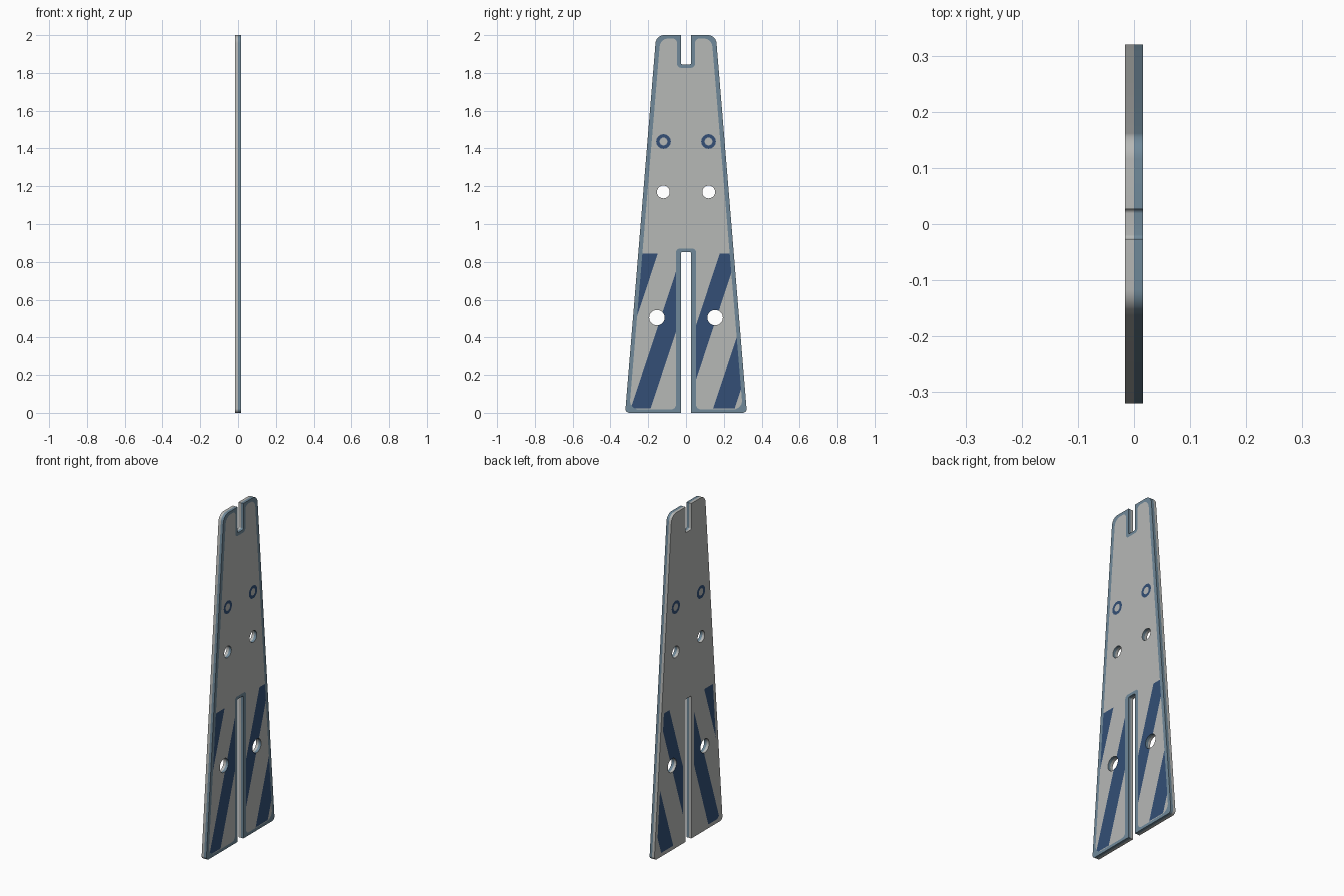
import bpy, bmesh, math
from mathutils import Vector
from mathutils.geometry import delaunay_2d_cdt

if "Cube" in bpy.data.objects:
    bpy.data.objects.remove(bpy.data.objects["Cube"])

T = 0.016  # half thickness


def material(name, rgb):
    m = bpy.data.materials.new(name)
    m.diffuse_color = (*rgb, 1)
    m.use_nodes = True
    m.node_tree.nodes["Principled BSDF"].inputs["Base Color"].default_value = m.diffuse_color
    return m


MATS = [material("light_grey", (0.47, 0.48, 0.47)),
        material("navy_blue", (0.033, 0.078, 0.18)),
        material("steel_blue", (0.16, 0.25, 0.32))]
GREY, NAVY, STEEL = range(3)


def rounded(corners, seg=6):
    """Closed polygon with rounded corners, given as (y, z, radius)."""
    out, n = [], len(corners)
    for i, (y, z, r) in enumerate(corners):
        p = Vector((y, z))
        if r <= 0:
            out.append(p)
            continue
        a = (Vector(corners[i - 1][:2]) - p).normalized()
        b = (Vector(corners[(i + 1) % n][:2]) - p).normalized()
        half = a.angle(b) / 2
        centre = p + (a + b).normalized() * (r / math.sin(half))
        s = p + a * (r / math.tan(half)) - centre
        e = p + b * (r / math.tan(half)) - centre
        for k in range(seg + 1):
            out.append(centre + s.lerp(e, k / seg).normalized() * r)
    return out


def outline(side=0, slot=0, end=0, r_slot=0.008, r_in=0.0):
    """Tapered fin with a slot at each end; the arguments inset it."""
    w0, w1, s = 0.322 - side, 0.158 - side, 0.027 + slot
    right = [(s, end, r_in), (w0, end, 0.02 + r_in), (w1, 2 - end, 0.045),
             (s if slot == 0 else 0.027 + 0.02, 2 - end, r_in),
             (s if slot == 0 else 0.027 + 0.02, 1.845 - end, r_slot)]
    left = [(-y, z, r) for y, z, r in reversed(right)]
    return rounded(right + left + [(-s, 0.852 + end, r_slot), (s, 0.852 + end, r_slot)])


def circle(y, z, r, n=28):
    return [Vector((y + r * math.cos(2 * math.pi * k / n), z + r * math.sin(2 * math.pi * k / n)))
            for k in range(n)]


def stripe(c0, c1, slope=0.33, z0=0.022, z1=0.845):
    return [Vector((c0 + slope * z0, z0)), Vector((c1 + slope * z0, z0)),
            Vector((c1 + slope * z1, z1)), Vector((c0 + slope * z1, z1))]


def inside(p, poly):
    hit = False
    for a, b in zip(poly, poly[1:] + poly[:1]):
        if (a.y > p.y) != (b.y > p.y) and p.x < a.x + (p.y - a.y) * (b.x - a.x) / (b.y - a.y):
            hit = not hit
    return hit


# Flat outlines of every region
plate = outline()
panel = outline(side=0.022, slot=0.026, end=0.018, r_slot=0.02, r_in=0.025)
holes = [circle(s * y, z, r) for s in (-1, 1) for y, z, r in ((0.12, 1.17, 0.034), (0.154, 0.505, 0.041))]
rings_out = [circle(s * 0.119, 1.437, 0.039, 16) for s in (-1, 1)]
rings_in = [circle(s * 0.119, 1.437, 0.021, 16) for s in (-1, 1)]
stripes_left = [stripe(-0.54, -0.428), stripe(-0.30, -0.195)]
stripes_right = [stripe(-0.10, -0.005), stripe(0.136, 0.25)]

# Cut the flat sheet along all outlines
points, edges = [], []
for loop in [plate, panel] + holes + rings_out + rings_in + stripes_left + stripes_right:
    base, n = len(points), len(loop)
    points += loop
    edges += [(base + i, base + (i + 1) % n) for i in range(n)]
verts, _, tris, *_ = delaunay_2d_cdt(points, edges, [], 0, 1e-5)


def colour(p):
    """Material index on the right face at flat position p."""
    if not inside(p, panel):
        return STEEL
    if any(inside(p, o) and not inside(p, i) for o, i in zip(rings_out, rings_in)):
        return NAVY
    if any(inside(p, s) for s in (stripes_left if p.x < 0 else stripes_right)):
        return NAVY
    return GREY


# Two painted faces joined by a two-tone edge
bm = bmesh.new()
layers = [[bm.verts.new((x, v.x, v.y)) for v in verts] for x in (T, 0, -T)]
front, mid, back = layers


def add_face(vs, mat):
    bm.faces.new(vs).material_index = mat


directed = set()
for t in tris:
    t = list(t)
    a, b, c = (verts[i] for i in t)
    area = (b - a).cross(c - a)
    p = (a + b + c) / 3
    if abs(area) < 1e-10 or not inside(p, plate) or any(inside(p, h) for h in holes):
        continue
    if area < 0:
        t.reverse()
    m = colour(p)
    add_face([front[i] for i in t], m)
    add_face([back[i] for i in reversed(t)], GREY if m == STEEL else m)
    directed |= {(t[k], t[(k + 1) % 3]) for k in range(3)}

for a, b in sorted(directed):
    if (b, a) not in directed:
        add_face([front[b], front[a], mid[a], mid[b]], STEEL)
        add_face([mid[b], mid[a], back[a], back[b]], GREY)

bmesh.ops.delete(bm, geom=[v for v in bm.verts if not v.link_faces], context='VERTS')
mesh = bpy.data.meshes.new("fin_plate")
bm.to_mesh(mesh)
bm.free()
for m in MATS:
    mesh.materials.append(m)
fin = bpy.data.objects.new("fin_plate", mesh)
bpy.context.collection.objects.link(fin)
bpy.context.view_layer.objects.active = fin
fin.select_set(True)
bpy.ops.object.shade_smooth_by_angle(angle=math.radians(30))
